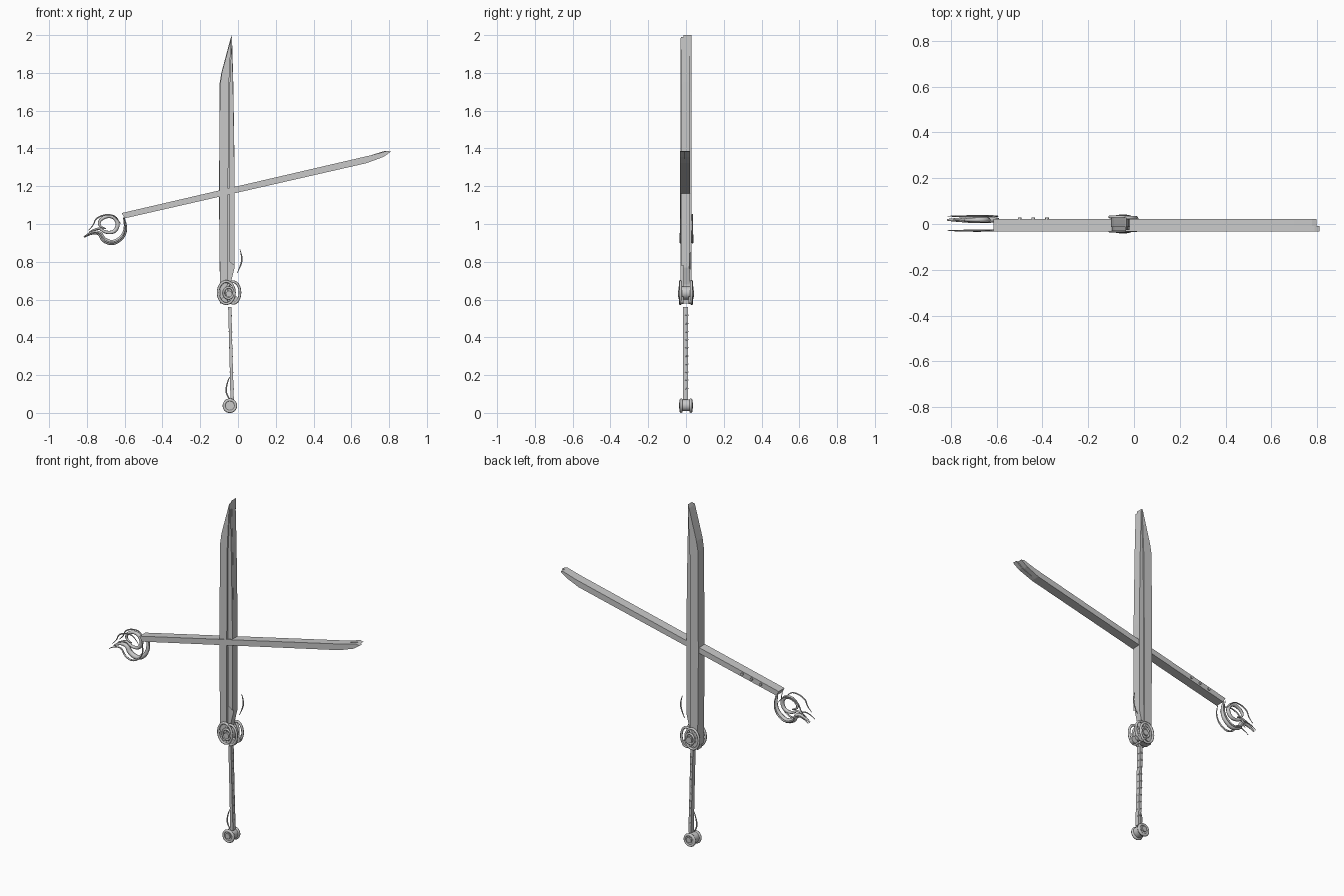
import bpy, bmesh, math
from mathutils import Matrix

if "Cube" in bpy.data.objects:
    bpy.data.objects.remove(bpy.data.objects["Cube"])

grey = bpy.data.materials.new("steel grey")
grey.diffuse_color = (0.58, 0.58, 0.58, 1)
grey.use_nodes = True
grey.node_tree.nodes["Principled BSDF"].inputs["Base Color"].default_value = grey.diffuse_color


def finish(name, bm, smooth=False):
    bmesh.ops.recalc_face_normals(bm, faces=bm.faces)
    me = bpy.data.meshes.new(name)
    bm.to_mesh(me)
    bm.free()
    ob = bpy.data.objects.new(name, me)
    bpy.context.collection.objects.link(ob)
    me.materials.append(grey)
    if smooth:
        bpy.ops.object.select_all(action='DESELECT')
        ob.select_set(True)
        bpy.context.view_layer.objects.active = ob
        bpy.ops.object.shade_smooth_by_angle(angle=math.radians(40))
    return ob


def slab(name, outline, y0, y1):
    """Flat plate: an x-z outline extruded from y0 to y1."""
    bm = bmesh.new()
    f = bm.faces.new([bm.verts.new((x, y0, z)) for x, z in outline])
    ext = bmesh.ops.extrude_face_region(bm, geom=[f])
    for v in ext["geom"]:
        if isinstance(v, bmesh.types.BMVert):
            v.co.y = y1
    finish(name, bm)


def disc(name, x, z, r, y0, y1, r2=None):
    """Round part with its axis along y."""
    bm = bmesh.new()
    m = Matrix.Translation((x, (y0 + y1) / 2, z)) @ Matrix.Rotation(math.pi / 2, 4, 'X')
    bmesh.ops.create_cone(bm, cap_ends=True, segments=20, radius1=r,
                          radius2=r if r2 is None else r2, depth=y1 - y0, matrix=m)
    finish(name, bm, True)


def tube(name, pts, radius, closed=False):
    """Smooth rod through (x, y, z, thickness factor) points."""
    cu = bpy.data.curves.new(name, 'CURVE')
    cu.dimensions = '3D'
    cu.bevel_depth = radius
    cu.bevel_resolution = 2
    cu.use_fill_caps = True
    cu.resolution_u = 6
    sp = cu.splines.new('NURBS')
    sp.points.add(len(pts) - 1)
    for p, (x, y, z, t) in zip(sp.points, pts):
        p.co = (x, y, z, 1)
        p.radius = t
    sp.order_u = 3
    sp.use_endpoint_u = not closed
    sp.use_cyclic_u = closed
    ob = bpy.data.objects.new(name, cu)
    bpy.context.collection.objects.link(ob)
    cu.materials.append(grey)
    bpy.ops.object.select_all(action='DESELECT')
    ob.select_set(True)
    bpy.context.view_layer.objects.active = ob
    bpy.ops.object.convert(target='MESH')


def ring(name, x, y, z, rx, rz, thick):
    pts = [(x + rx * math.cos(i * math.pi / 8), y, z + rz * math.sin(i * math.pi / 8), 1)
           for i in range(16)]
    tube(name, pts, thick, True)


# Upright blade: core with thin cheek plates front and back
blade = [(-0.095, 0.58), (-0.100, 1.1), (-0.098, 1.74), (-0.088, 1.80), (-0.040, 1.98),
         (-0.032, 2.0), (-0.025, 1.75), (-0.018, 1.3), (-0.018, 0.77), (-0.04, 0.68), (-0.04, 0.58)]
cheek = [(-0.095, 0.60), (-0.099, 1.1), (-0.096, 1.73), (-0.086, 1.80), (-0.036, 1.985),
         (-0.05, 1.70), (-0.052, 1.2), (-0.055, 0.62)]
slab("blade_core", blade, -0.014, 0.022)
slab("front_cheek", cheek, -0.030, -0.014)
slab("back_cheek", blade[:6] + [(-0.045, 1.7), (-0.05, 0.6)], 0.022, 0.029)
slab("front_edge_strip", [(-0.046, 0.80), (-0.046, 1.7), (-0.033, 1.99), (-0.026, 1.74),
                          (-0.019, 1.3), (-0.019, 0.78)], -0.026, -0.014)

# Crossing blade
cross = [(-0.615, 1.058), (0.70, 1.363), (0.79, 1.387), (0.81, 1.383), (0.77, 1.355),
         (0.68, 1.322), (-0.60, 1.030)]
slab("cross_blade_front", cross, -0.033, -0.008)
slab("cross_blade_back", [(x - 0.012 if x > 0.75 else x, z) for x, z in cross], -0.008, 0.021)
for i, x in enumerate((-0.50, -0.44, -0.38)):
    disc(f"cross_blade_rivet_{i}", x, 1.045 + (x + 0.61) * 0.231, 0.008, 0.02, 0.028)

# Curled guard: heavy outer hook, inner curl and thin outer strands
outer = [(-0.815, 0.93), (-0.78, 0.955), (-0.73, 0.955), (-0.715, 0.915), (-0.66, 0.895),
         (-0.605, 0.935), (-0.592, 0.99), (-0.605, 1.035)]
inner = [(-0.79, 0.955), (-0.74, 0.985), (-0.705, 0.955), (-0.655, 0.955), (-0.632, 0.995),
         (-0.65, 1.035), (-0.69, 1.045), (-0.735, 1.02), (-0.735, 0.985), (-0.70, 0.975)]
top_arc = [(-0.795, 0.965), (-0.765, 0.99), (-0.755, 1.03), (-0.70, 1.052), (-0.65, 1.045),
           (-0.62, 1.0)]


def hook(name, pts, y, r):
    n = len(pts) - 1
    tube(name, [(x, y, z, 0.3 + 0.7 * math.sin(math.pi * i / n)) for i, (x, z) in enumerate(pts)], r)


hook("guard_outer_hook", outer, 0.018, 0.014)
hook("guard_inner_curl", inner, 0.018, 0.011)
for side, y in (("front", -0.029), ("back", 0.034)):
    hook("guard_strand_" + side, outer, y, 0.005)
    hook("guard_arc_" + side, top_arc, y, 0.004)

# Hub where blade meets grip, with twin oval rings on each face
disc("hub_core", -0.05, 0.635, 0.035, -0.03, 0.03)
for side, s in (("front", -1), ("back", 1)):
    ring("hub_left_ring_" + side, -0.062, s * 0.031, 0.637, 0.044, 0.060, 0.007)
    ring("hub_right_ring_" + side, -0.025, s * 0.028, 0.637, 0.036, 0.058, 0.007)
    ring("hub_inner_ring_" + side, -0.05, s * 0.034, 0.635, 0.026, 0.030, 0.006)
    disc("hub_boss_" + side, -0.048, 0.63, 0.017, *sorted((s * 0.03, s * 0.042)))
    disc("hub_lobe_" + side, -0.015, 0.597, 0.020, *sorted((s * 0.012, s * 0.032)))
tube("side_strand", [(0.010, 0.02, 0.865, 0.4), (0.022, 0.02, 0.83, 1),
                     (0.018, 0.02, 0.785, 1), (-0.005, 0.02, 0.74, 0.4)], 0.004)

# Slim grip with wrap ridges along its back right corner
slab("grip", [(-0.052, 0.56), (-0.035, 0.56), (-0.029, 0.30), (-0.022, 0.07),
              (-0.040, 0.07), (-0.045, 0.30)], -0.015, 0.010)
for i in range(10):
    z = 0.13 + i * 0.043
    x = -0.024 - (z - 0.07) * 0.025
    tube(f"grip_ridge_{i}", [(x - 0.016, 0.011, z, 1), (x + 0.001, 0.013, z, 1),
                             (x + 0.001, -0.004, z - 0.003, 1)], 0.003)

# Pommel: waisted spool with end rings and a small strand above
disc("pommel_core", -0.043, 0.040, 0.031, -0.03, 0.03)
for side, s in (("front", -1), ("back", 1)):
    ring("pommel_ring_" + side, -0.043, s * 0.026, 0.038, 0.031, 0.031, 0.008)
    disc("pommel_boss_" + side, -0.043, 0.040, 0.016, *sorted((s * 0.03, s * 0.037)))
tube("pommel_strand", [(-0.045, -0.01, 0.19, 0.5), (-0.065, -0.01, 0.14, 1),
                       (-0.06, -0.01, 0.09, 1), (-0.04, -0.01, 0.07, 0.5)], 0.004)
